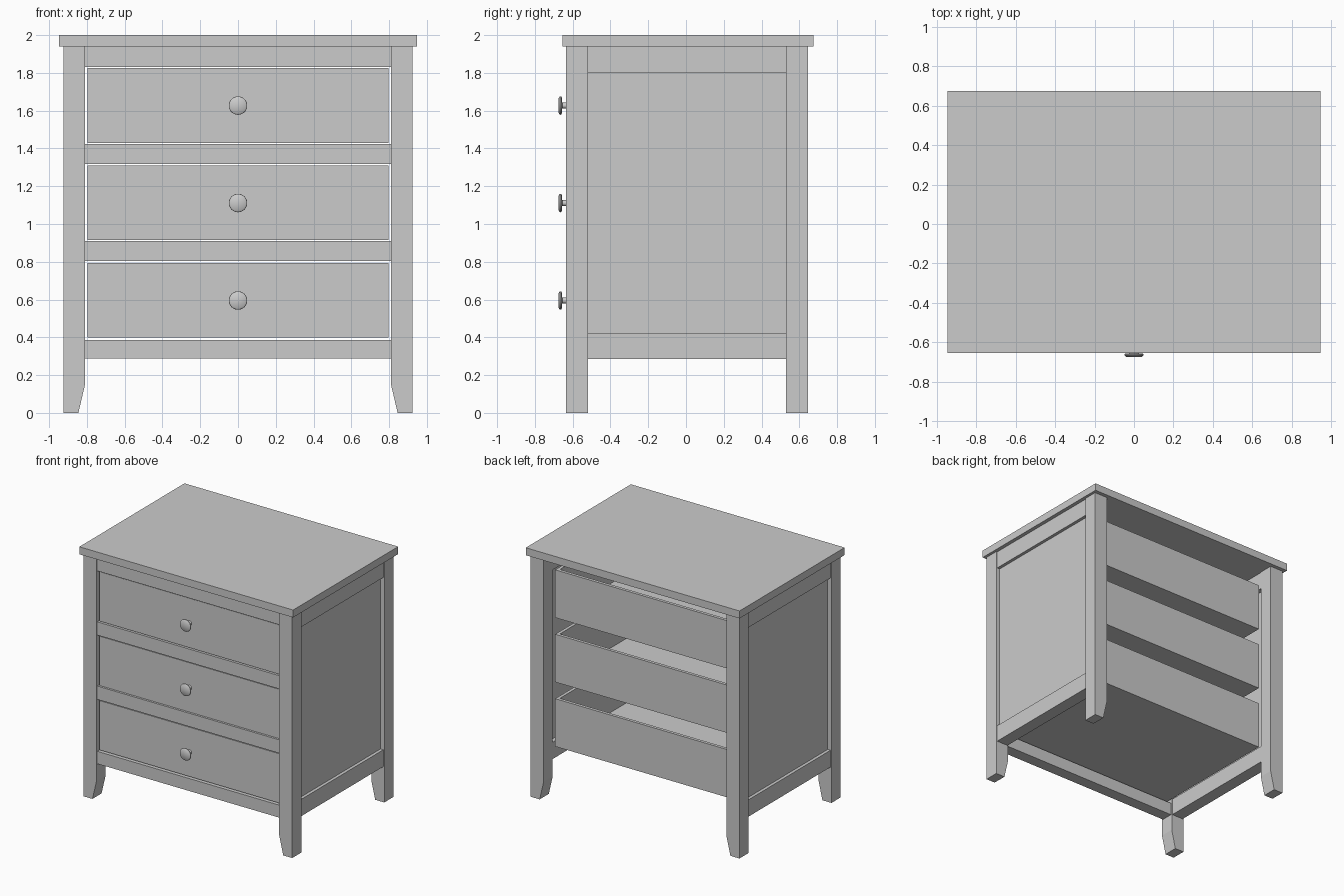
import bpy, bmesh, math
from mathutils import Matrix

if "Cube" in bpy.data.objects:
    bpy.data.objects.remove(bpy.data.objects["Cube"])


def finish(name, bm):
    bmesh.ops.recalc_face_normals(bm, faces=bm.faces)
    mesh = bpy.data.meshes.new(name)
    bm.to_mesh(mesh)
    bm.free()
    ob = bpy.data.objects.new(name, mesh)
    bpy.context.collection.objects.link(ob)
    return ob


def add_box(bm, x, y, z):
    m = Matrix.LocRotScale(
        (sum(x) / 2, sum(y) / 2, sum(z) / 2), None,
        (x[1] - x[0], y[1] - y[0], z[1] - z[0]))
    bmesh.ops.create_cube(bm, size=1, matrix=m)


def box(name, *boxes):
    bm = bmesh.new()
    for b in boxes:
        add_box(bm, *b)
    return finish(name, bm)


def leg(name, side, y0, y1):
    # outline in x/z with the inner edge tapering at the foot
    outline = [(0.925, 0), (0.925, 1.94), (0.81, 1.94), (0.81, 0.15), (0.845, 0)]
    bm = bmesh.new()
    face = bm.faces.new([bm.verts.new((side * x, y0, z)) for x, z in outline])
    ext = bmesh.ops.extrude_face_region(bm, geom=[face])
    moved = [v for v in ext["geom"] if isinstance(v, bmesh.types.BMVert)]
    bmesh.ops.translate(bm, verts=moved, vec=(0, y1 - y0, 0))
    return finish(name, bm)


def knob(name, z):
    # turned profile: radius, y
    prof = [(0.022, -0.61), (0.016, -0.625), (0.015, -0.655), (0.044, -0.658),
            (0.049, -0.662), (0.048, -0.668), (0.040, -0.674), (0, -0.676)]
    bm = bmesh.new()
    verts = [bm.verts.new((r, y, z)) for r, y in prof]
    edges = [bm.edges.new(p) for p in zip(verts, verts[1:])]
    bmesh.ops.spin(bm, geom=verts + edges, cent=(0, 0, z), axis=(0, 1, 0),
                   angle=math.tau, steps=32)
    bmesh.ops.remove_doubles(bm, verts=bm.verts, dist=1e-5)
    ob = finish(name, bm)
    bpy.ops.object.select_all(action="DESELECT")
    ob.select_set(True)
    bpy.context.view_layer.objects.active = ob
    bpy.ops.object.shade_smooth_by_angle(angle=math.radians(35))


# Table top
box("top_board", ((-0.947, 0.947), (-0.655, 0.675), (1.94, 2.0)))

# Legs, side rails and recessed side panels
for s, label in ((-1, "left"), (1, "right")):
    leg(f"front_leg_{label}", s, -0.635, -0.52)
    leg(f"back_leg_{label}", s, 0.53, 0.645)

    def span(a, b):
        return tuple(sorted((s * a, s * b)))
    y = (-0.52, 0.53)
    box(f"side_top_rail_{label}", (span(0.815, 0.917), y, (1.80, 1.94)))
    box(f"side_bottom_rail_{label}", (span(0.815, 0.917), y, (0.285, 0.42)))
    box(f"side_panel_{label}", (span(0.85, 0.892), y, (0.42, 1.80)))

# Front rails between the drawers
for i, z in enumerate(((0.287, 0.387), (0.803, 0.91), (1.318, 1.424), (1.832, 1.94))):
    box(f"front_rail_{i + 1}", ((-0.81, 0.81), (-0.625, -0.53), z))

# Drawers: front board, open box and knob
for i, z0 in enumerate((0.398, 0.914, 1.43)):
    z1 = z0 + 0.395
    top = z1 - 0.012
    box(f"drawer_front_{i + 1}", ((-0.797, 0.797), (-0.615, -0.575), (z0, z1)))
    box(f"drawer_box_{i + 1}",
        ((-0.785, -0.76), (-0.575, 0.535), (z0, top)),
        ((0.76, 0.785), (-0.575, 0.535), (z0, top)),
        ((-0.76, 0.76), (0.51, 0.535), (z0, top)),
        ((-0.76, 0.76), (-0.575, 0.51), (z0, z0 + 0.025)))
    knob(f"drawer_knob_{i + 1}", z0 + 0.197)
